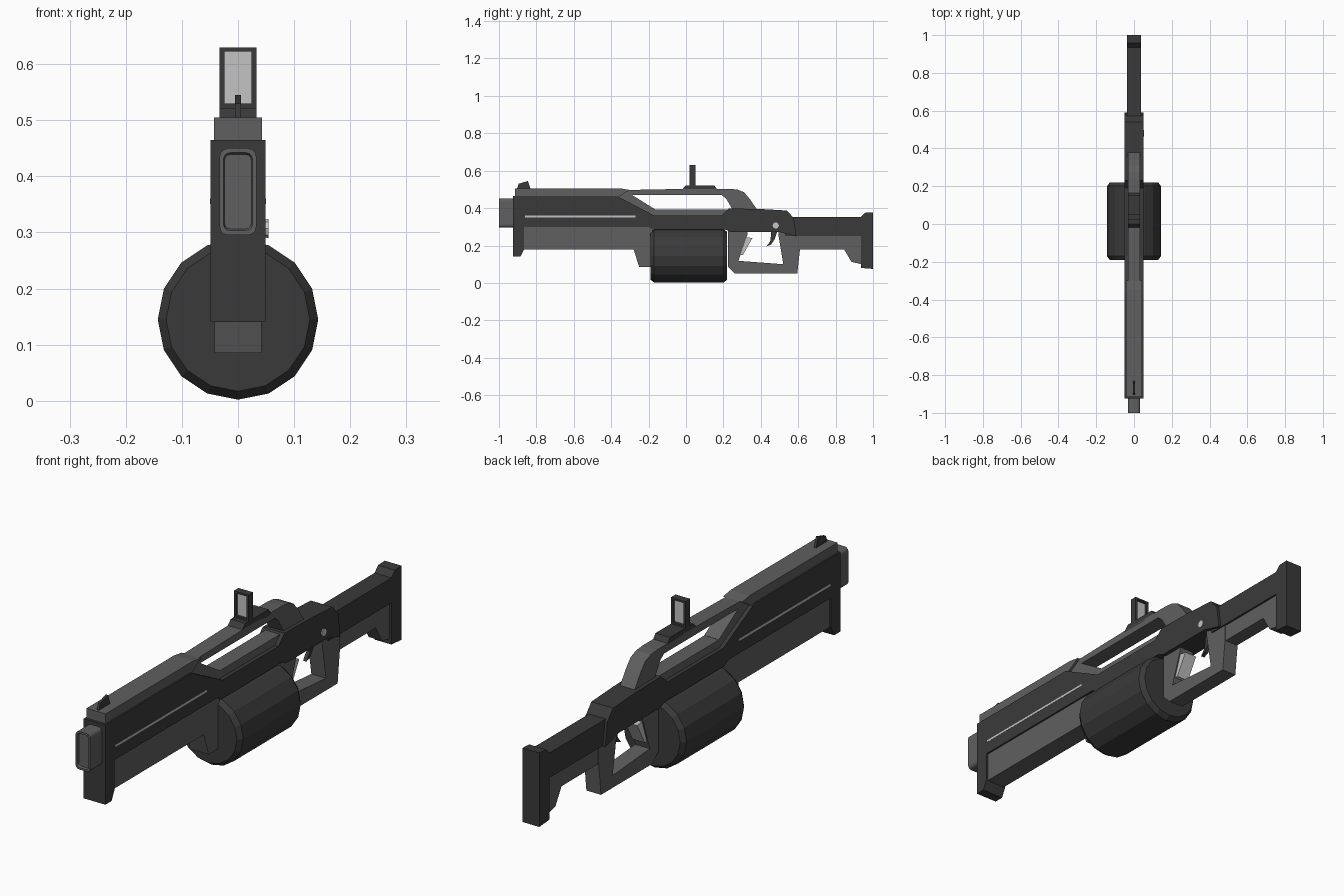
import bpy, bmesh, math


def material(name, v):
    m = bpy.data.materials.new(name)
    m.diffuse_color = (v, v, v, 1)
    return m


DARK = material("dark_grey", 0.042)
MID = material("medium_grey", 0.115)
LIGHT = material("light_grey", 0.55)


def finish(bm, name, mat):
    bmesh.ops.recalc_face_normals(bm, faces=bm.faces[:])
    me = bpy.data.meshes.new(name)
    bm.to_mesh(me)
    bm.free()
    me.materials.append(mat)
    ob = bpy.data.objects.new(name, me)
    bpy.context.collection.objects.link(ob)
    return ob


def plate(name, mat, half, pts, x=0.0):
    """Side profile of (y, z) points extruded across x."""
    bm = bmesh.new()
    f = bm.faces.new([bm.verts.new((x - half, y, z)) for y, z in pts])
    r = bmesh.ops.extrude_face_region(bm, geom=[f])
    for v in r["geom"]:
        if isinstance(v, bmesh.types.BMVert):
            v.co.x = x + half
    return finish(bm, name, mat)


def box(name, mat, half, y0, y1, z0, z1, x=0.0):
    return plate(name, mat, half, [(y0, z0), (y1, z0), (y1, z1), (y0, z1)], x)


def loft(name, mat, rings):
    """Joins matching point rings, capping both ends."""
    bm = bmesh.new()
    loops = [[bm.verts.new(p) for p in r] for r in rings]
    n = len(loops[0])
    for a, b in zip(loops, loops[1:]):
        for i in range(n):
            j = (i + 1) % n
            bm.faces.new((a[i], a[j], b[j], b[i]))
    bm.faces.new(loops[0])
    bm.faces.new(loops[-1])
    return finish(bm, name, mat)


def rounded(y, w, z0, z1, r):
    """Rounded rectangle ring in the xz plane."""
    pts = []
    corners = [(w - r, z1 - r), (r - w, z1 - r), (r - w, z0 + r), (w - r, z0 + r)]
    for k, (cx, cz) in enumerate(corners):
        for s in range(4):
            a = math.radians(90 * k + 30 * s)
            pts.append((cx + r * math.cos(a), y, cz + r * math.sin(a)))
    return pts


def circle(y, r, cz, n=16):
    return [(r * math.sin(2 * math.pi * i / n), y, cz - r * math.cos(2 * math.pi * i / n))
            for i in range(n)]


# Muzzle with a shallow recessed mouth
loft("muzzle", MID, [rounded(-0.90, 0.033, 0.295, 0.45, 0.016),
                     rounded(-1.0, 0.033, 0.295, 0.45, 0.016),
                     rounded(-1.0, 0.026, 0.303, 0.442, 0.012),
                     rounded(-0.992, 0.024, 0.306, 0.439, 0.011)])

# Main body and front cap in one profile
plate("body", DARK, 0.049, [
    (-0.925, 0.14), (-0.885, 0.14), (-0.865, 0.18), (-0.865, 0.30), (-0.2, 0.30),
    (-0.18, 0.285), (0.21, 0.285), (0.24, 0.272), (0.5, 0.272), (0.59, 0.248),
    (0.577, 0.345), (0.54, 0.387), (0.40, 0.395), (0.23, 0.398), (0.19, 0.36),
    (-0.17, 0.36), (-0.37, 0.465), (-0.925, 0.465)])

# Thin light strips along both sides
for side, sx in (("left", -1), ("right", 1)):
    box("side_strip_" + side, LIGHT, 0.0015, -0.86, -0.27, 0.351, 0.36, sx * 0.0485)

# Top rail, carry handle and strip below the opening
plate("top_rail", MID, 0.043, [(-0.915, 0.46), (-0.36, 0.46), (-0.30, 0.497),
                               (-0.35, 0.505), (-0.915, 0.505)])
plate("carry_handle", MID, 0.033, [
    (-0.40, 0.36), (-0.165, 0.36), (-0.165, 0.393), (-0.29, 0.471), (0.19, 0.471),
    (0.215, 0.45), (0.25, 0.39), (0.385, 0.385), (0.34, 0.45), (0.31, 0.485),
    (0.275, 0.499), (0.235, 0.503), (0.0, 0.503), (-0.30, 0.497), (-0.40, 0.497)])
box("opening_floor", MID, 0.033, -0.20, 0.25, 0.34, 0.392)

# Fore grip
plate("fore_grip", MID, 0.042, [
    (-0.875, 0.178), (-0.28, 0.178), (-0.25, 0.085), (-0.18, 0.085),
    (-0.18, 0.31), (-0.875, 0.31)])

# Drum magazine
loft("drum", DARK, [circle(-0.19, 0.128, 0.145), circle(-0.17, 0.143, 0.145),
                    circle(0.20, 0.143, 0.145), circle(0.22, 0.128, 0.145)])

# Grip loop with an open centre
plate("grip_loop", MID, 0.033, [
    (0.225, 0.285), (0.225, 0.085), (0.262, 0.05), (0.595, 0.05), (0.61, 0.185),
    (0.61, 0.285), (0.495, 0.285), (0.495, 0.25), (0.52, 0.10), (0.28, 0.118),
    (0.33, 0.262), (0.33, 0.285)])
plate("loop_insert", LIGHT, 0.028, [(0.278, 0.15), (0.305, 0.15), (0.355, 0.24),
                                    (0.31, 0.245)])

# Trigger
plate("trigger", DARK, 0.008, [
    (0.455, 0.28), (0.49, 0.28), (0.475, 0.235), (0.455, 0.205), (0.43, 0.195),
    (0.452, 0.225)])

# Pin on the right side
pin = loft("pin", LIGHT, [circle(-0.006, 0.017, 0, 8), circle(0.006, 0.015, 0, 8)])
pin.rotation_euler = (0, 0, math.pi / 2)
pin.location = (0.048, 0.48, 0.307)

# Stock with butt plate and lower brace
plate("stock", DARK, 0.038, [
    (0.53, 0.25), (0.935, 0.25), (0.935, 0.08), (1.0, 0.075), (1.0, 0.377),
    (0.957, 0.375), (0.935, 0.352), (0.53, 0.352)])
plate("stock_brace", MID, 0.030, [
    (0.58, 0.18), (0.845, 0.18), (0.885, 0.112), (0.94, 0.10), (0.94, 0.26),
    (0.58, 0.26)])

# Rear sight: base, frame and glass
plate("sight_base", DARK, 0.033, [(-0.025, 0.495), (0.17, 0.495), (0.15, 0.522),
                                  (0.0, 0.522)])
for sx in (-1, 1):
    box("sight_post", DARK, 0.0045, 0.02, 0.05, 0.51, 0.63, sx * 0.0285)
box("sight_top", DARK, 0.025, 0.02, 0.05, 0.622, 0.63)
box("sight_bottom", DARK, 0.025, 0.02, 0.05, 0.515, 0.53)
box("sight_glass", LIGHT, 0.025, 0.031, 0.039, 0.528, 0.624)

# Front sight
plate("front_sight", DARK, 0.005, [(-0.905, 0.50), (-0.83, 0.50), (-0.845, 0.545),
                                   (-0.895, 0.53)])
